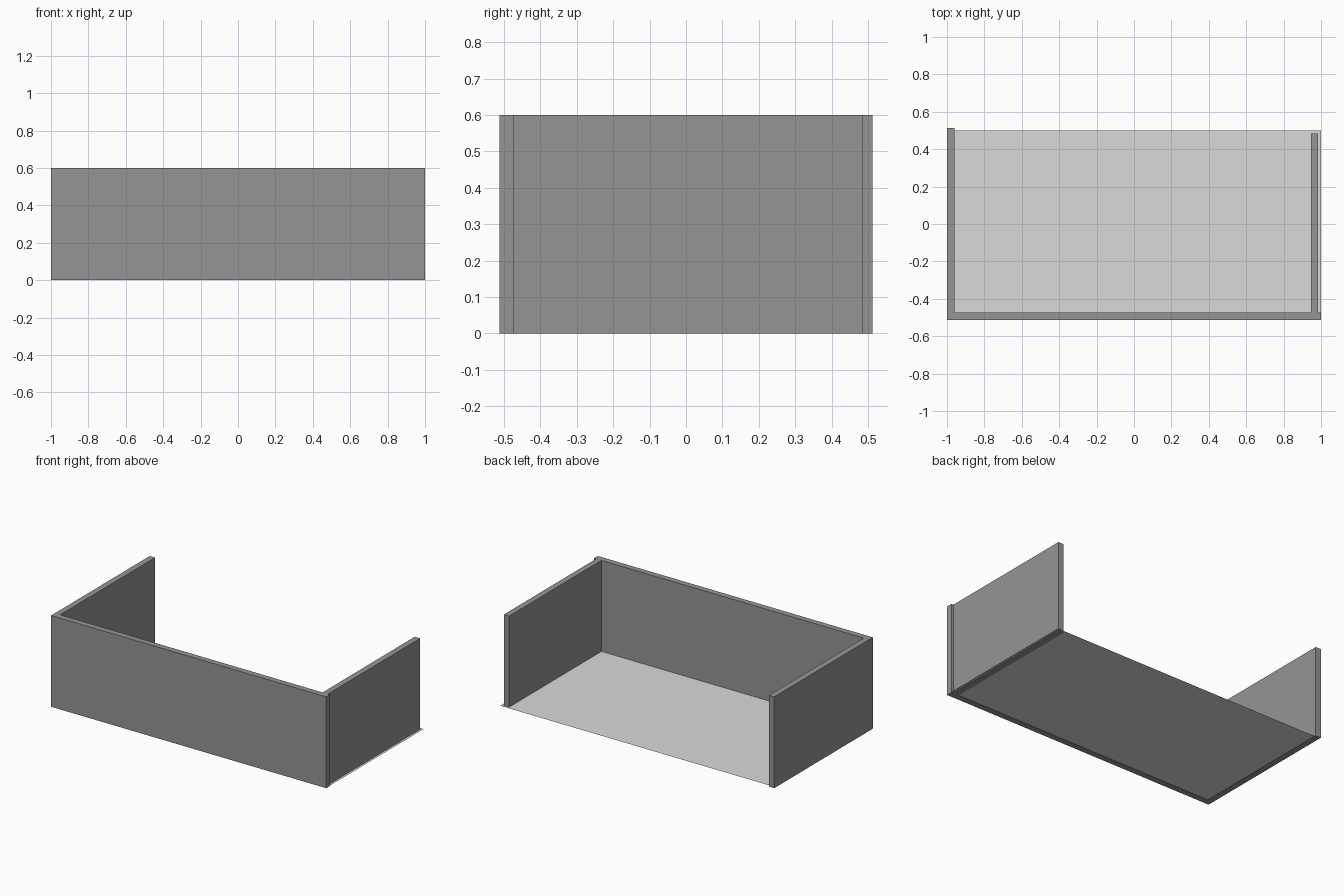
import bpy

if "Cube" in bpy.data.objects:
    bpy.data.objects.remove(bpy.data.objects["Cube"])


def material(name, value):
    m = bpy.data.materials.new(name)
    m.diffuse_color = (value, value, value, 1)
    m.use_nodes = True
    m.node_tree.nodes["Principled BSDF"].inputs["Base Color"].default_value = m.diffuse_color
    return m


wall_grey = material("mid grey", 0.30)
floor_grey = material("light grey", 0.70)


def box(name, lo, hi, mat):
    centre = [(a + b) / 2 for a, b in zip(lo, hi)]
    bpy.ops.mesh.primitive_cube_add(size=1, location=centre)
    ob = bpy.context.object
    ob.name = name
    ob.scale = [b - a for a, b in zip(lo, hi)]
    bpy.ops.object.transform_apply(location=False, rotation=False, scale=True)
    ob.data.materials.append(mat)
    return ob


# Three walls, open at the back
box("front_wall", (-1.0, -0.512, 0.0), (1.0, -0.473, 0.6), wall_grey)
box("left_wall", (-1.0, -0.473, 0.0), (-0.961, 0.512, 0.6), wall_grey)
box("right_wall", (0.946, -0.473, 0.0), (0.985, 0.485, 0.6), wall_grey)

# Floor: a single thin sheet
bpy.ops.mesh.primitive_plane_add(size=1, location=(0, 0, 0.002))
floor = bpy.context.object
floor.name = "floor"
floor.scale = (2.0, 1.0, 1)
bpy.ops.object.transform_apply(location=False, rotation=False, scale=True)
floor.data.materials.append(floor_grey)
